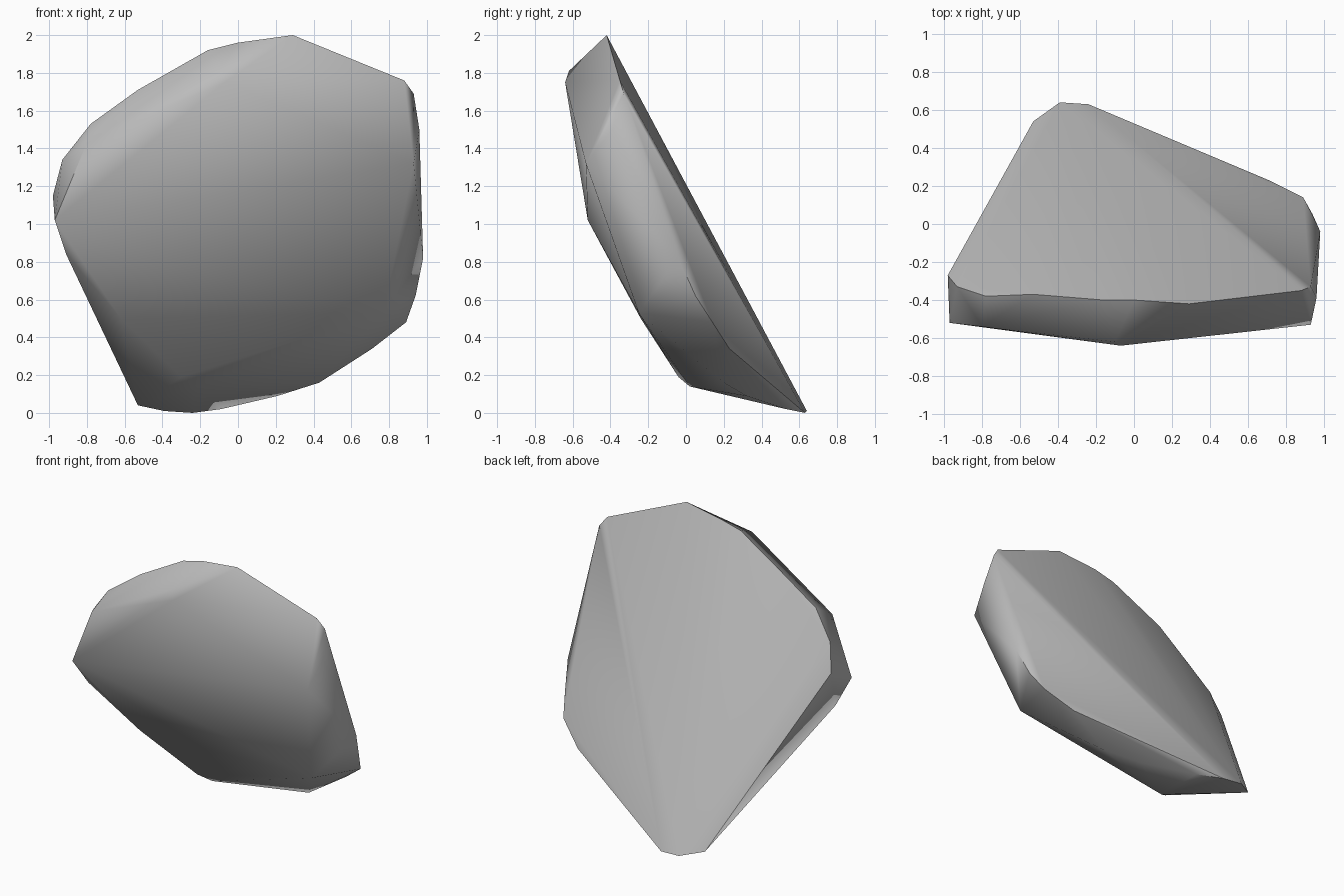
import bpy
import bmesh
import math
from mathutils import Vector

# Remove the default object
default_object = bpy.data.objects.get("Cube")
if default_object:
    bpy.data.objects.remove(default_object, do_unlink=True)


def make_material(name, colour):
    material = bpy.data.materials.new(name)
    material.use_nodes = True
    material.diffuse_color = colour
    shader = next(node for node in material.node_tree.nodes
                  if node.type == 'BSDF_PRINCIPLED')
    shader.inputs["Base Color"].default_value = colour
    shader.inputs["Roughness"].default_value = 0.9
    return material


def make_hull(name, corner_groups, material, crease_angle):
    """Wrap a tight convex skin around groups of corner points."""
    hull = bmesh.new()
    for group in corner_groups:
        for corner in group:
            hull.verts.new(Vector(corner))
    result = bmesh.ops.convex_hull(hull, input=hull.verts[:])
    leftover = {item for key in ("geom_interior", "geom_unused")
                for item in result[key]
                if isinstance(item, bmesh.types.BMVert)}
    bmesh.ops.delete(hull, geom=list(leftover), context='VERTS')
    bmesh.ops.recalc_face_normals(hull, faces=hull.faces[:])

    mesh = bpy.data.meshes.new(name)
    hull.to_mesh(mesh)
    hull.free()
    mesh.materials.append(material)
    rock = bpy.data.objects.new(name, mesh)
    bpy.context.collection.objects.link(rock)

    # Soft facets, with only the strongest ridges kept crisp
    bpy.ops.object.select_all(action='DESELECT')
    rock.select_set(True)
    bpy.context.view_layer.objects.active = rock
    bpy.ops.object.shade_smooth_by_angle(angle=math.radians(crease_angle))
    return rock


# Rim along the top, from the peak down to the right tip
top_rim = [
    (.29, -.42, 2), (0, -.4, 1.96), (-.16, -.4, 1.92),
    (-.53, -.37, 1.71), (-.78, -.38, 1.53), (-.93, -.33, 1.34),
    (-.98, -.27, 1.15),
]

# Rim down the left side and along the back of the foot
side_rim = [
    (.88, -.35, 1.76), (.93, -.33, 1.69), (.96, -.39, 1.5),
    (.98, -.04, .82), (.94, .05, .62), (.89, .14, .48), (.71, .23, .34),
]

# Narrow foot and the rounded underside leading to it
foot = [
    (-.24, .63, 0), (-.39, .64, .01), (-.53, .54, .04),
    (-.09, .53, .02), (.21, .32, .09), (.43, .2, .16),
]

# Corners of the broad front facet
front_facet = [
    (-.07, -.64, 1.75), (-.1, -.62, 1.81), (-.8, -.54, 1.43),
    (-.97, -.52, 1.02), (-.91, -.42, .84), (-.62, -.24, .5),
    (-.3, -.04, .19), (-.22, .02, .14), (.77, -.25, .53), (.93, -.53, 1.32),
]

stone_grey = make_material("stone_grey", (.5, .5, .5, 1))
make_hull("rock", [top_rim, side_rim, foot, front_facet], stone_grey, 50)
